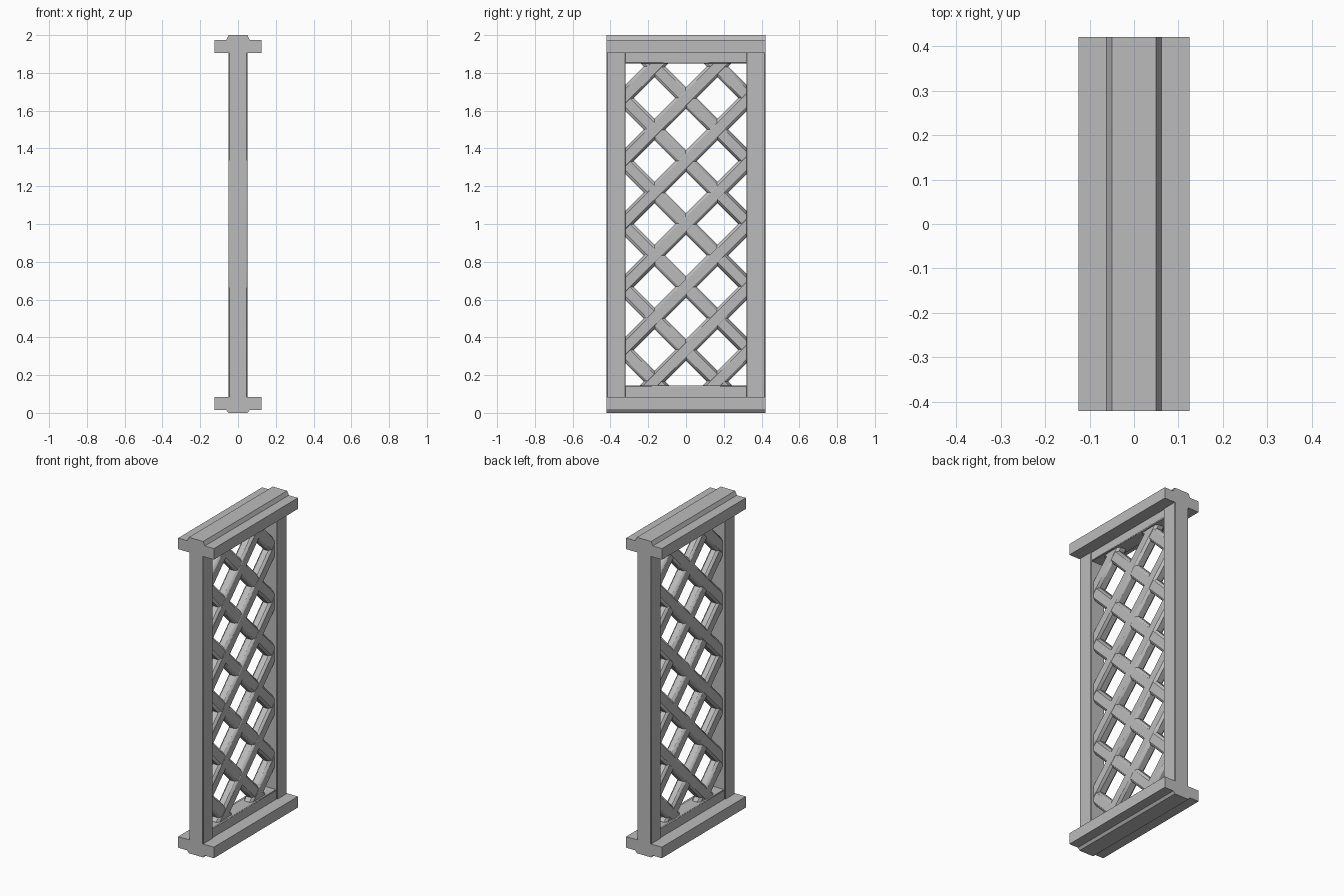
import bpy, bmesh, math
from mathutils import Matrix, Vector

cube = bpy.data.objects.get("Cube")
if cube:
    bpy.data.objects.remove(cube, do_unlink=True)

grey = bpy.data.materials.new("plain grey")
grey.use_nodes = True
GREY = (0.5, 0.5, 0.5, 1)
grey.diffuse_color = GREY
grey.node_tree.nodes["Principled BSDF"].inputs["Base Color"].default_value = GREY


def finish(name, bm):
    """Turn a bmesh into a shaded grey object."""
    bmesh.ops.recalc_face_normals(bm, faces=bm.faces)
    mesh = bpy.data.meshes.new(name)
    bm.to_mesh(mesh)
    bm.free()
    mesh.materials.append(grey)
    obj = bpy.data.objects.new(name, mesh)
    bpy.context.collection.objects.link(obj)
    return obj


def soften(obj, width):
    mod = obj.modifiers.new("worn edges", "BEVEL")
    mod.width = width
    mod.segments = 1


def box(name, size, centre):
    bm = bmesh.new()
    bmesh.ops.create_cube(bm, size=1)
    bmesh.ops.scale(bm, vec=size, verts=bm.verts)
    bmesh.ops.translate(bm, vec=centre, verts=bm.verts)
    obj = finish(name, bm)
    soften(obj, 0.004)
    return obj


def extrude_y(name, half_profile, length):
    """Mirror an x, z half profile and extrude it along y."""
    profile = half_profile + [(-x, z) for x, z in reversed(half_profile)]
    bm = bmesh.new()
    face = bm.faces.new([bm.verts.new((x, -length / 2, z)) for x, z in profile])
    new = bmesh.ops.extrude_face_region(bm, geom=[face])["geom"]
    moved = [v for v in new if isinstance(v, bmesh.types.BMVert)]
    bmesh.ops.translate(bm, vec=(0, length, 0), verts=moved)
    return finish(name, bm)


# Stepped rails: wide flange with a raised centre strip
DEPTH = 0.84
cap = [(0.125, 1.905), (0.125, 1.975), (0.062, 1.975), (0.05, 2.0)]
sill = [(0.05, 0.0), (0.062, 0.015), (0.125, 0.015), (0.125, 0.085)]
extrude_y("top_rail", cap, DEPTH)
extrude_y("bottom_rail", sill, DEPTH)

# Inner rails and side posts
box("upper_inner_rail", (0.09, 0.66, 0.08), (0, 0, 1.89))
box("lower_inner_rail", (0.09, 0.66, 0.08), (0, 0, 0.105))
for name, side in (("front_post", -1), ("back_post", 1)):
    box(name, (0.1, 0.1, 1.86), (0, side * 0.37, 1.0))

# Diagonal lattice, clipped to the opening of the frame
PITCH, WIDTH = 1 / 3, 0.08
Y_MAX, Z_MIN, Z_MAX = 0.33, 0.13, 1.87
for name, slope, thick in (("rising_slats", 1, 0.064), ("falling_slats", -1, 0.06)):
    bm = bmesh.new()
    for n in range(-1, 8):
        mid = n * PITCH
        ends = sorted((slope * (Z_MIN - mid), slope * (Z_MAX - mid)))
        y0, y1 = max(-Y_MAX, ends[0]), min(Y_MAX, ends[1])
        if y1 - y0 < 0.05:
            continue
        yc = (y0 + y1) / 2
        length = (y1 - y0) * math.sqrt(2) + 0.06
        place = (Matrix.Translation((0, yc, mid + slope * yc))
                 @ Matrix.Rotation(slope * math.pi / 4, 4, "X")
                 @ Matrix.Diagonal(Vector((thick, length, WIDTH, 1))))
        bmesh.ops.create_cube(bm, size=1, matrix=place)
    soften(finish(name, bm), 0.014)

# Keep edges crisp, smooth the gentle turns
bpy.ops.object.select_all(action="DESELECT")
for obj in bpy.context.collection.objects:
    if obj.type == "MESH" and grey.name in obj.data.materials:
        obj.select_set(True)
        bpy.context.view_layer.objects.active = obj
bpy.ops.object.shade_smooth_by_angle(angle=math.radians(30))
